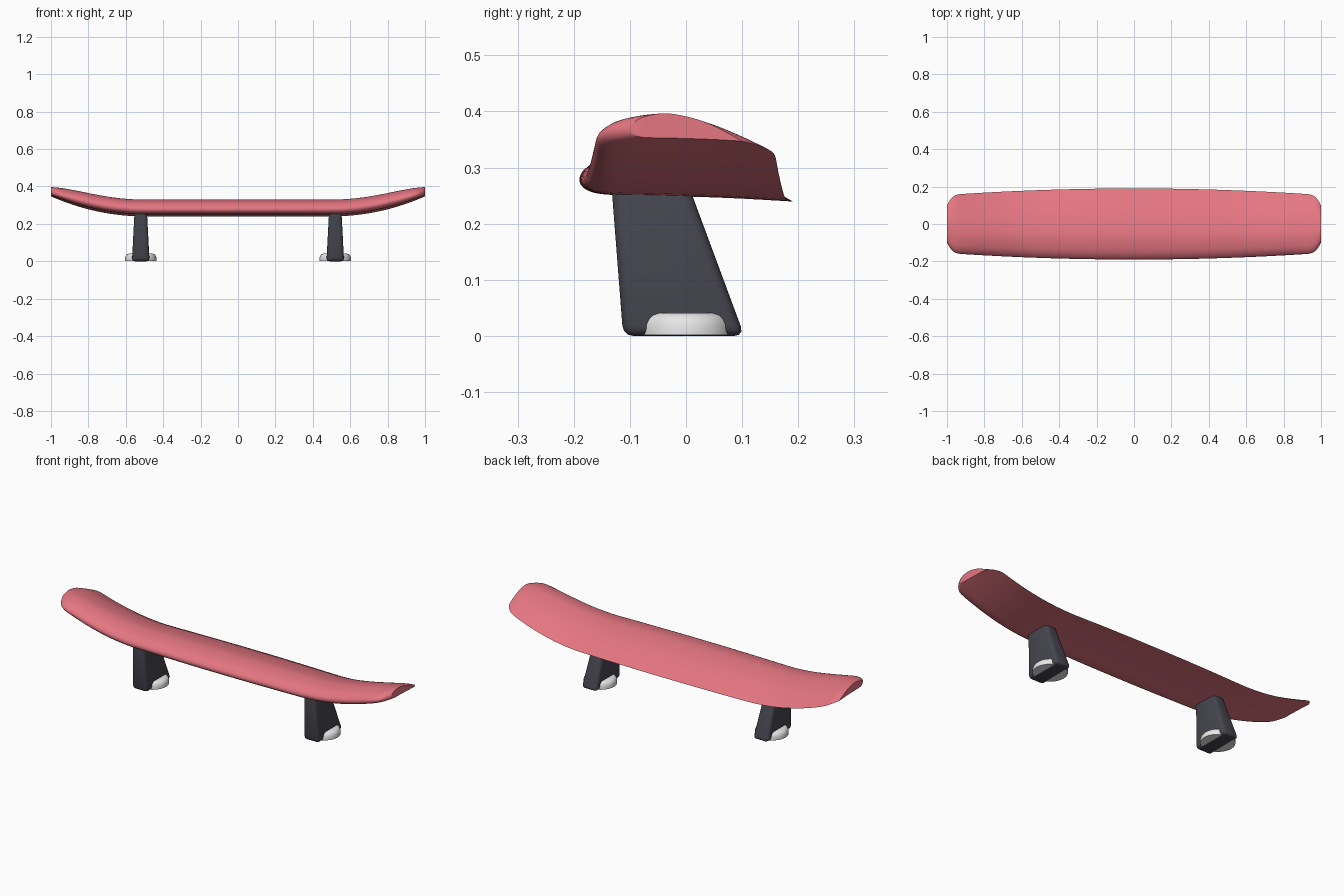
import bpy
import bmesh
import math
from mathutils import Vector

cube = bpy.data.objects.get("Cube")
if cube:
    bpy.data.objects.remove(cube)


def make_material(name, color):
    mat = bpy.data.materials.new(name)
    mat.use_nodes = True
    mat.diffuse_color = color
    mat.node_tree.nodes["Principled BSDF"].inputs["Base Color"].default_value = color
    return mat


red = make_material("coral red", (0.78, 0.18, 0.22, 1))
charcoal = make_material("charcoal", (0.06, 0.06, 0.078, 1))
silver = make_material("light grey", (0.8, 0.8, 0.8, 1))


def finish(name, bm, mat, bevel=0, angle=40):
    bmesh.ops.recalc_face_normals(bm, faces=bm.faces)
    mesh = bpy.data.meshes.new(name)
    bm.to_mesh(mesh)
    bm.free()
    mesh.materials.append(mat)
    obj = bpy.data.objects.new(name, mesh)
    bpy.context.collection.objects.link(obj)
    bpy.ops.object.select_all(action="DESELECT")
    obj.select_set(True)
    bpy.context.view_layer.objects.active = obj
    if bevel:
        mod = obj.modifiers.new("rounded edges", "BEVEL")
        mod.width = bevel
        mod.segments = 3
        bpy.ops.object.modifier_apply(modifier=mod.name)
    bpy.ops.object.shade_smooth_by_angle(angle=math.radians(angle))
    return obj


def smooth_curve(points, steps):
    """Catmull-Rom curve through the points."""
    pts = [Vector(p) for p in points]
    pts = [pts[0]] + pts + [pts[-1]]
    out = []
    for a, b, c, d in zip(pts, pts[1:], pts[2:], pts[3:]):
        for i in range(steps):
            t = i / steps
            out.append(0.5 * (2 * b + (c - a) * t + (2 * a - 5 * b + 4 * c - d) * t ** 2
                              + (3 * b - a - 3 * c + d) * t ** 3))
    return out


# Wing: an airfoil section swept along x, rising and thinning at the tips
airfoil = smooth_curve([(1, -0.005), (0.7, 0.026), (0.35, 0.056), (0, 0.075), (-0.38, 0.085),
                        (-0.75, 0.074), (-0.94, 0.054), (-1, 0.034), (-0.94, 0.016),
                        (-0.75, 0.007), (-0.3, 0.005), (0.4, 0.001), (1, -0.005)], 4)


def wing_section(x):
    bend = max(0, (abs(x) - 0.5) / 0.5)
    corner = max(0, (abs(x) - 0.92) / 0.08)
    half = (0.19 - 0.035 * x * x) * (1 - 0.36 * corner ** 3)
    thickness = 1 - 0.45 * bend ** 5
    lift = 0.245 + 0.105 * bend ** 2
    return [(x, p.x * half, lift + p.y * thickness) for p in airfoil]


bm = bmesh.new()
spans = 32
rings = [[bm.verts.new(co) for co in wing_section(math.sin(math.pi / 2 * k / spans))]
         for k in range(-spans, spans + 1)]
for r, s in zip(rings, rings[1:]):
    for i in range(len(r)):
        j = (i + 1) % len(r)
        bm.faces.new((r[i], r[j], s[j], s[i]))
bm.faces.new(rings[0])
bm.faces.new(rings[-1])
finish("wing", bm, red)

# Side outline of a support: (y, z, half width)
support_outline = [(-0.112, 0, 0.047), (0.104, 0, 0.047), (0.004, 0.27, 0.033), (-0.133, 0.27, 0.033)]
# Foot profile: (radius, z)
foot_profile = [(0.084, 0.002), (0.084, 0.02), (0.08, 0.03), (0.074, 0.037), (0.065, 0.041)]

for side, label in ((1, "left"), (-1, "right")):
    centre = 0.52 * side

    # Support: leaning tapered post with rounded edges
    bm = bmesh.new()
    inner, outer = [[bm.verts.new((centre + d * w, y, z)) for y, z, w in support_outline] for d in (-1, 1)]
    bm.faces.new(inner)
    bm.faces.new(outer)
    for i in range(4):
        j = (i + 1) % 4
        bm.faces.new((inner[i], inner[j], outer[j], outer[i]))
    finish(label + "_support", bm, charcoal, bevel=0.018)

    # Foot: low round pad around the base of the support
    bm = bmesh.new()
    sides = 32
    loops = []
    for radius, z in foot_profile:
        loops.append([bm.verts.new((centre + radius * math.cos(math.tau * i / sides),
                                    radius * math.sin(math.tau * i / sides), z)) for i in range(sides)])
    for a, b in zip(loops, loops[1:]):
        for i in range(sides):
            j = (i + 1) % sides
            bm.faces.new((a[i], a[j], b[j], b[i]))
    bm.faces.new(loops[0])
    bm.faces.new(loops[-1])
    finish(label + "_foot", bm, silver)
